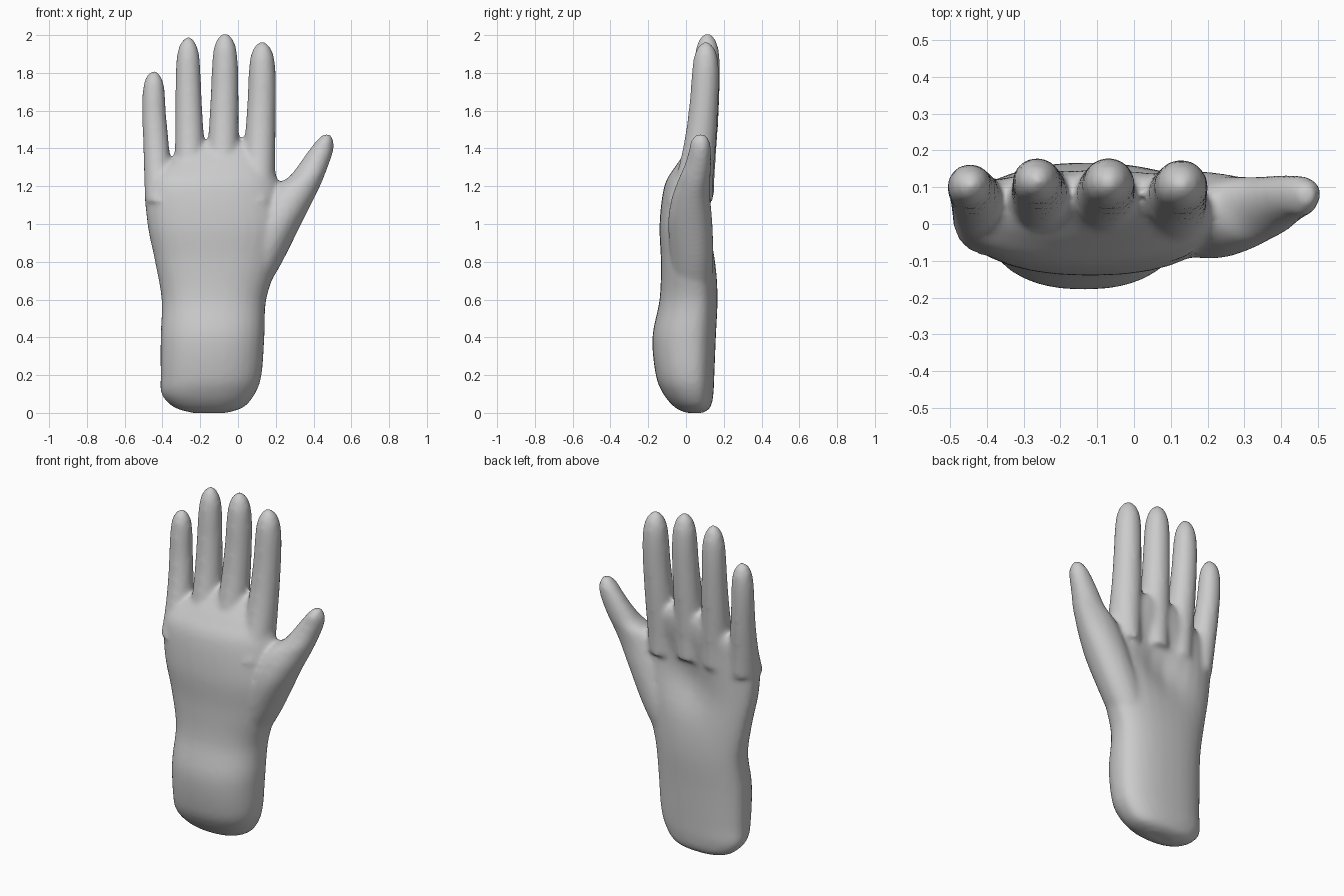
import bpy, bmesh, math

cube = bpy.data.objects.get("Cube")
if cube:
    bpy.data.objects.remove(cube, do_unlink=True)

skin = bpy.data.materials.new("plain grey")
skin.use_nodes = True
colour = (0.6, 0.6, 0.6, 1.0)
skin.diffuse_color = colour
skin.node_tree.nodes["Principled BSDF"].inputs["Base Color"].default_value = colour

SIDES = 32
STEPS = 5


def spline(a, b, c, d, t):
    """Catmull-Rom value between b and c."""
    return b + 0.5 * t * (c - a + t * (2 * a - 5 * b + 4 * c - d + t * (3 * (b - c) + d - a)))


def refine(sections):
    """Add smooth in-between sections."""
    padded = [sections[0]] + sections + [sections[-1]]
    result = []
    for i in range(len(sections) - 1):
        for step in range(STEPS):
            result.append([spline(*values, step / STEPS) for values in zip(*padded[i:i + 4])])
    result.append(sections[-1])
    return result


def loft(bm, sections, power=2.0, middle=0.5):
    """Skin level rings given as (z, left, right, front, back)."""
    rings = []
    for z, left, right, front, back in refine(sections):
        cx, rx = (left + right) / 2, (right - left) / 2
        cy = front + (back - front) * middle
        ring = []
        for i in range(SIDES):
            angle = math.tau * i / SIDES
            c, s = math.cos(angle), math.sin(angle)
            x = cx + rx * math.copysign(abs(c) ** (2 / power), c)
            depth = back - cy if s > 0 else cy - front
            y = cy + depth * math.copysign(abs(s) ** (2 / power), s)
            ring.append(bm.verts.new((x, y, z)))
        rings.append(ring)
    for low, high in zip(rings, rings[1:]):
        for i in range(SIDES):
            j = (i + 1) % SIDES
            bm.faces.new((low[i], low[j], high[j], high[i]))
    bm.faces.new(rings[0][::-1])
    bm.faces.new(rings[-1])


def finger(bm, base, tip, root_x, tip_x, root_r, tip_r, tip_y):
    """Tapering finger that leans back out of its knuckle and ends in a dome."""
    sections = []
    root_y = tip_y - 0.085
    for t in (0, 0.12, 0.25, 0.45, 0.65, 0.8, 0.9, 0.96, 0.99, 1):
        x = root_x + (tip_x - root_x) * min(1, t * 1.4)
        r = root_r + (tip_r - root_r) * t
        lean = 1 - (1 - t) ** 2.2
        y = root_y + (tip_y - root_y) * lean
        deep = r * (1.0 + 0.35 * (1 - t) ** 5)
        dome = math.sqrt(max(0.02, 1 - max(0, (t - 0.8) / 0.2) ** 2.6))
        z = base + (tip - base) * t
        sections.append((z, x - r * dome, x + r * dome, y - deep * dome, y + deep * dome))
    loft(bm, sections)


bm = bmesh.new()

# wrist and palm
loft(bm, [
    (0.0, -0.24, -0.06, 0.0, 0.09),
    (0.03, -0.34, 0.03, -0.06, 0.13),
    (0.1, -0.405, 0.09, -0.12, 0.145),
    (0.2, -0.41, 0.125, -0.16, 0.15),
    (0.4, -0.41, 0.14, -0.178, 0.158),
    (0.6, -0.405, 0.15, -0.14, 0.167),
    (0.8, -0.44, 0.21, -0.133, 0.16),
    (1.0, -0.48, 0.24, -0.14, 0.148),
    (1.2, -0.49, 0.215, -0.115, 0.14),
    (1.3, -0.42, 0.19, -0.06, 0.145),
    (1.38, -0.3, 0.14, 0.0, 0.145),
    (1.43, -0.22, 0.06, 0.04, 0.13),
], power=2.3, middle=0.62)

# hollow of the palm
for v in bm.verts:
    if v.co.y > 0.05:
        across = (v.co.x + 0.1 - 0.3 * (v.co.z - 1.0)) / 0.15
        along = (v.co.z - 1.03) / 0.17
        v.co.y -= 0.05 * math.exp(-across * across - along * along)

# thumb, spreading from the heel of the palm
loft(bm, [
    (0.62, -0.05, 0.13, -0.06, 0.13),
    (0.8, 0.0, 0.235, -0.08, 0.145),
    (1.0, 0.08, 0.335, -0.095, 0.14),
    (1.12, 0.13, 0.395, -0.08, 0.13),
    (1.2, 0.19, 0.435, -0.055, 0.128),
    (1.25, 0.27, 0.456, -0.035, 0.13),
    (1.32, 0.325, 0.483, -0.005, 0.133),
    (1.39, 0.375, 0.505, 0.015, 0.132),
    (1.44, 0.415, 0.505, 0.025, 0.125),
    (1.475, 0.45, 0.49, 0.055, 0.1),
], power=2.0, middle=0.6)

# little, ring, middle and index fingers
finger(bm, 1.12, 1.81, -0.415, -0.446, 0.078, 0.056, 0.105)
finger(bm, 1.14, 1.99, -0.25, -0.264, 0.086, 0.06, 0.117)
finger(bm, 1.14, 2.01, -0.085, -0.069, 0.09, 0.064, 0.113)
finger(bm, 1.12, 1.965, 0.105, 0.128, 0.09, 0.067, 0.105)

bmesh.ops.recalc_face_normals(bm, faces=bm.faces[:])
mesh = bpy.data.meshes.new("hand")
bm.to_mesh(mesh)
bm.free()
mesh.materials.append(skin)
hand = bpy.data.objects.new("hand", mesh)
bpy.context.collection.objects.link(hand)

# blend all parts into one soft skin
remesh = hand.modifiers.new("blend", "REMESH")
remesh.mode = "VOXEL"
remesh.voxel_size = 0.014
remesh.use_smooth_shade = True
soften = hand.modifiers.new("soften", "SMOOTH")
soften.factor = 0.5
soften.iterations = 8
